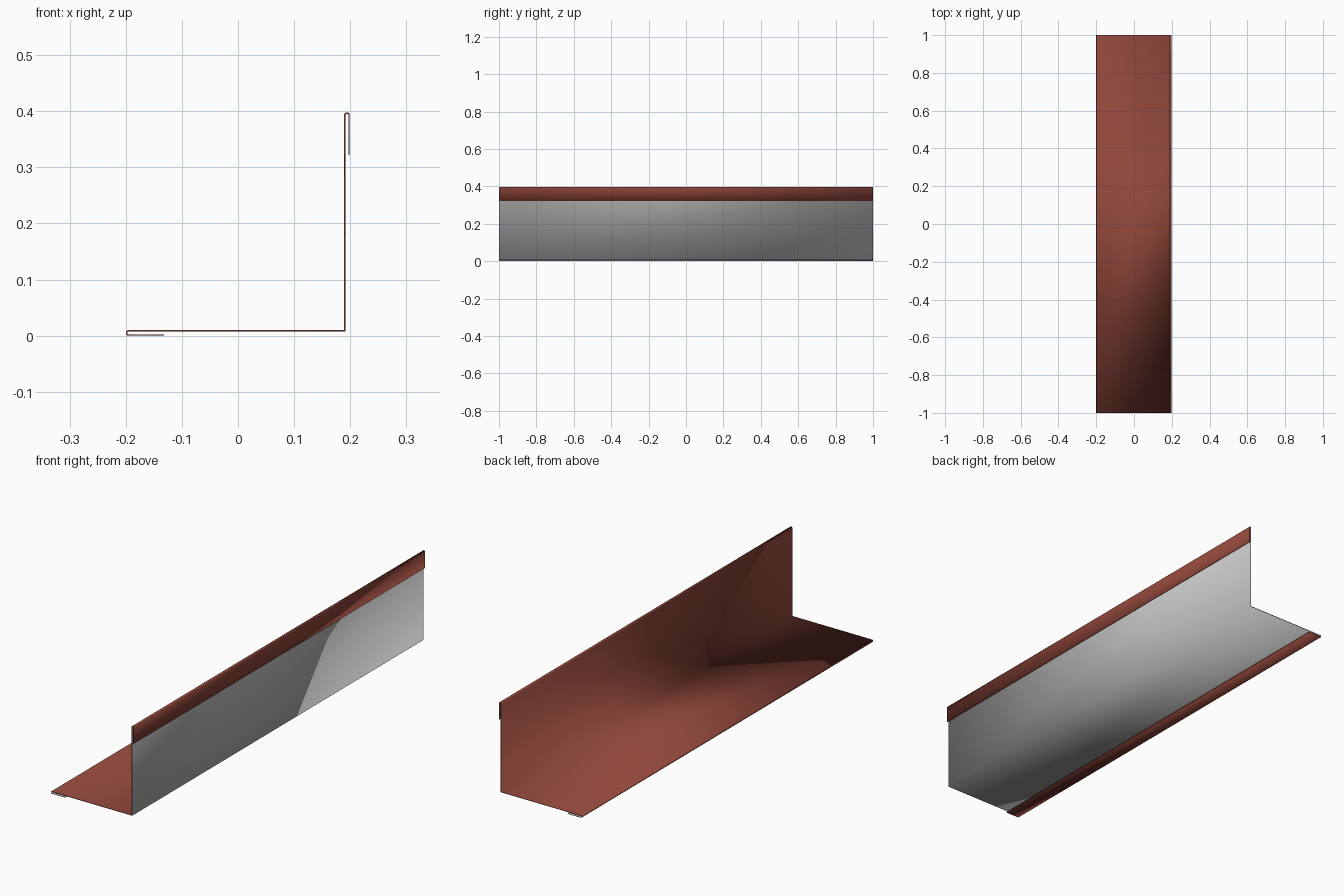
import bpy, bmesh, math

cube = bpy.data.objects.get("Cube")
if cube:
    bpy.data.objects.remove(cube, do_unlink=True)


def make_material(name, rgb):
    mat = bpy.data.materials.new(name)
    mat.use_nodes = True
    mat.diffuse_color = (*rgb, 1)
    mat.node_tree.nodes["Principled BSDF"].inputs["Base Color"].default_value = (*rgb, 1)
    return mat


red = make_material("red paint", (0.275, 0.061, 0.042))
grey = make_material("grey backing", (0.546, 0.546, 0.546))

THICK = 0.0025
LENGTH = 2.0
R = 0.0038          # centre-line radius of the hems
HALF = THICK / 2
LOW = HALF          # height of the bottom hem lip
BASE = LOW + 2 * R  # height of the base flange
OUT = 0.2 - HALF - 0.001
WALL = OUT - 2 * R  # position of the upright flange
TOP = 0.398 - HALF


def arc(cx, cz, start, end, steps=6):
    """Points around a rounded fold, angles in degrees."""
    angles = [math.radians(start + (end - start) * i / steps) for i in range(steps + 1)]
    return [(cx + R * math.cos(a), cz + R * math.sin(a)) for a in angles]


# Bent sheet profile: bottom hem, base flange, upright flange, top hem
profile = [(-0.132, LOW)]
profile += arc(-0.2 + HALF + R, LOW + R, 270, 90)
profile += [(WALL, BASE)]
profile += arc(WALL + R, TOP - R, 180, 0)
profile += [(OUT, 0.322)]

# Sweep the profile along the length
bm = bmesh.new()
front = [bm.verts.new((x, -LENGTH / 2, z)) for x, z in profile]
back = [bm.verts.new((x, LENGTH / 2, z)) for x, z in profile]
for i in range(len(profile) - 1):
    bm.faces.new((front[i], front[i + 1], back[i + 1], back[i]))
bm.normal_update()

# Painted side faces up on the base flange
widest = max(bm.faces, key=lambda f: f.calc_area() * (abs(f.normal.z) > 0.9))
if widest.normal.z < 0:
    bmesh.ops.reverse_faces(bm, faces=bm.faces[:])
mesh = bpy.data.meshes.new("folded_edge_flashing")
bm.to_mesh(mesh)
bm.free()
mesh.materials.append(red)
mesh.materials.append(grey)

flashing = bpy.data.objects.new("folded_edge_flashing", mesh)
bpy.context.collection.objects.link(flashing)

# Sheet thickness: painted front and cut edges, grey reverse
solid = flashing.modifiers.new("sheet thickness", "SOLIDIFY")
solid.thickness = THICK
solid.offset = 0
solid.use_even_offset = True
solid.material_offset = 1
solid.material_offset_rim = 0

bpy.context.view_layer.objects.active = flashing
flashing.select_set(True)
bpy.ops.object.shade_smooth_by_angle(angle=math.radians(35))
